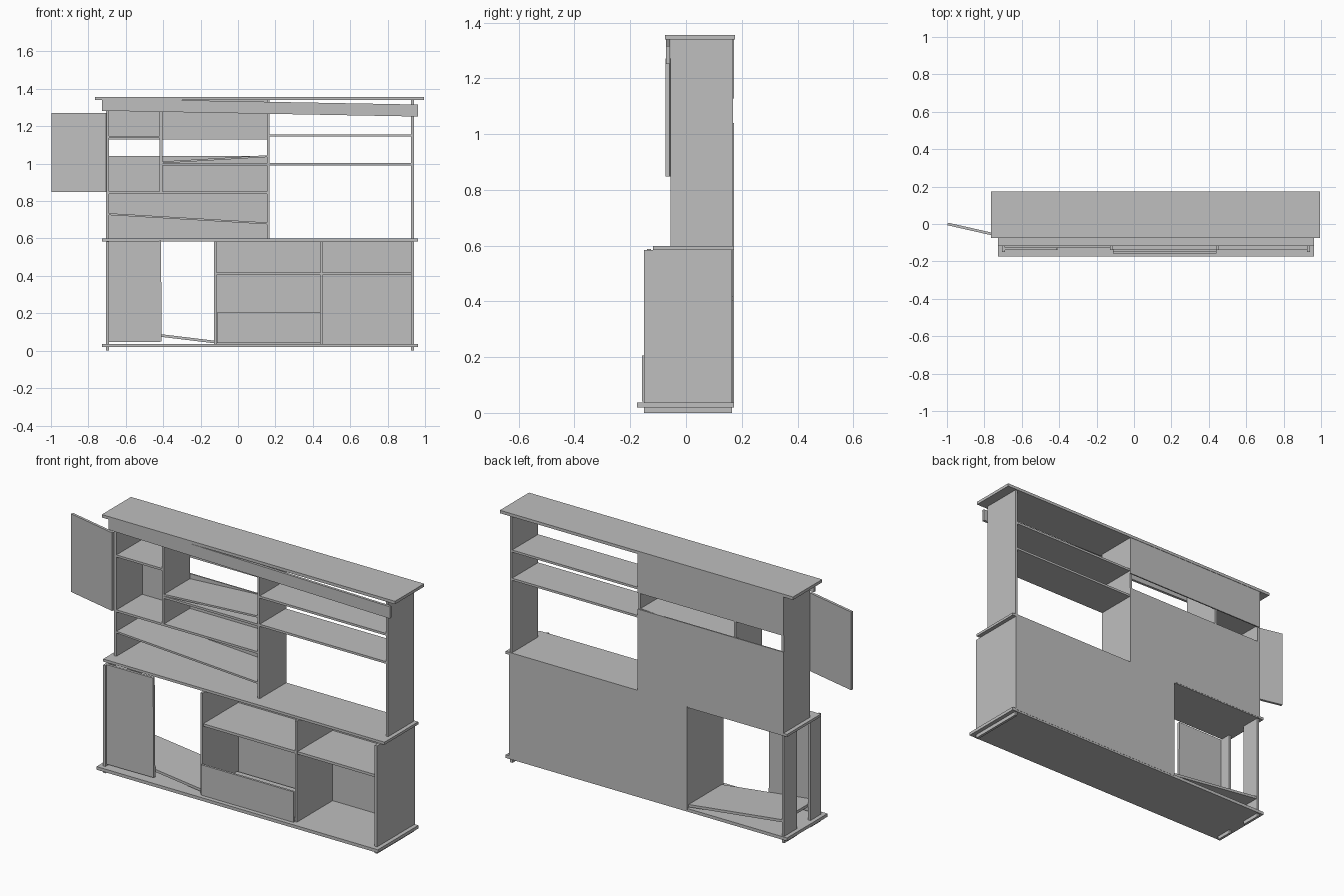
import bpy, math

cube = bpy.data.objects.get("Cube")
if cube:
    bpy.data.objects.remove(cube, do_unlink=True)

grey = bpy.data.materials.new("plain_grey")
grey.use_nodes = True
COLOUR = (0.52, 0.52, 0.52, 1)
grey.diffuse_color = COLOUR
grey.node_tree.nodes["Principled BSDF"].inputs["Base Color"].default_value = COLOUR


def board(name, x, y, z):
    """Box from (min, max) ranges."""
    bpy.ops.mesh.primitive_cube_add(size=1, location=[sum(r) / 2 for r in (x, y, z)])
    ob = bpy.context.object
    ob.name = name
    ob.scale = [r[1] - r[0] for r in (x, y, z)]
    ob.data.materials.append(grey)
    return ob


def tilted(name, start, end, y, thick):
    """Board running between two (x, z) points, sloping sideways."""
    dx, dz = end[0] - start[0], end[1] - start[1]
    length = math.hypot(dx, dz)
    cx, cz = (start[0] + end[0]) / 2, (start[1] + end[1]) / 2
    ob = board(name, (cx - length / 2, cx + length / 2), y, (cz - thick / 2, cz + thick / 2))
    ob.rotation_euler.y = -math.atan2(dz, dx)
    return ob


L, R = -0.705, 0.94          # outer faces of the cabinet sides
T = 0.014                    # board thickness
IL, IR = L + T, R - T
LOW = (-0.15, 0.165)         # lower cabinet depth
UP = (-0.055, 0.168)         # upper cabinet depth
BACK = (0.166, 0.173)
MID = (0.155, 0.169)         # upper divider

# Horizontal slabs
board("base_board", (-0.727, 0.962), (-0.175, 0.172), (0.02, 0.037))
board("counter", (-0.727, 0.962), (-0.118, 0.172), (0.585, 0.599))
board("top_board", (-0.765, 0.995), (-0.075, 0.175), (1.34, 1.356))

# Lower sides: the right-hand one has an open middle
board("lower_left_side", (IR, R), LOW, (0, 0.585))
board("lower_right_side_rear", (L, IL), (0.055, LOW[1]), (0, 0.585))
board("lower_right_side_front", (L, IL), (LOW[0], -0.06), (0, 0.585))

# Lower interior
board("lower_divider_a", (-0.128, -0.114), (-0.14, 0.166), (0.037, 0.585))
board("lower_divider_b", (0.44, 0.452), (-0.14, 0.166), (0.037, 0.585))
board("lower_shelf", (-0.114, IR), (-0.135, 0.166), (0.404, 0.418))
tilted("fallen_lower_shelf", (IL, 0.115), (-0.128, 0.047), (-0.125, 0.16), 0.014)

# Drawer
board("drawer_front", (-0.112, 0.442), (-0.157, -0.145), (0.04, 0.205))
board("drawer_bottom", (-0.11, 0.44), (-0.145, 0.15), (0.045, 0.052))

# Lower door
door = tilted("lower_door", (-0.7, 0.316), (-0.41, 0.318), (-0.14, -0.126), 0.54)

# Upper uprights
board("upper_right_side", (L, IL), UP, (0.599, 1.34))
board("upper_left_side", (IR, R), UP, (0.599, 1.34))
board("upper_divider", MID, UP, (0.599, 1.34))
board("small_divider", (-0.419, -0.405), UP, (0.85, 1.34))

# Upper shelves
for name, x, z in (
    ("long_shelf", (IL, MID[0]), 0.845),
    ("small_bay_shelf", (IL, -0.419), 1.143),
    ("middle_bay_shelf", (-0.405, MID[0]), 0.995),
    ("wide_bay_low_shelf", (MID[1], IR), 0.997),
    ("wide_bay_high_shelf", (MID[1], IR), 1.15),
):
    board(name, x, UP, (z - 0.006, z + 0.006))
tilted("fallen_long_shelf", (IL, 0.73), (MID[0], 0.681), UP, 0.01)
tilted("fallen_middle_shelf", (-0.405, 1.007), (MID[0], 1.04), UP, 0.01)

# Back panels
board("lower_back", (-0.128, R), BACK, (0.03, 0.599))
board("upper_back", (L, MID[1]), BACK, (0.59, 1.04))
board("upper_back_strip", (L, MID[1]), BACK, (1.128, 1.34))

# Sagging fascia under the top board
tilted("fascia", (-0.727, 1.315), (0.962, 1.284), (-0.072, -0.058), 0.064)

# Open upper door, swung out past the side
upper_door = board("upper_door", (-1.0, -0.7), (-0.04, -0.026), (0.848, 1.272))
upper_door.rotation_euler.z = -math.atan2(0.068, 0.3)
